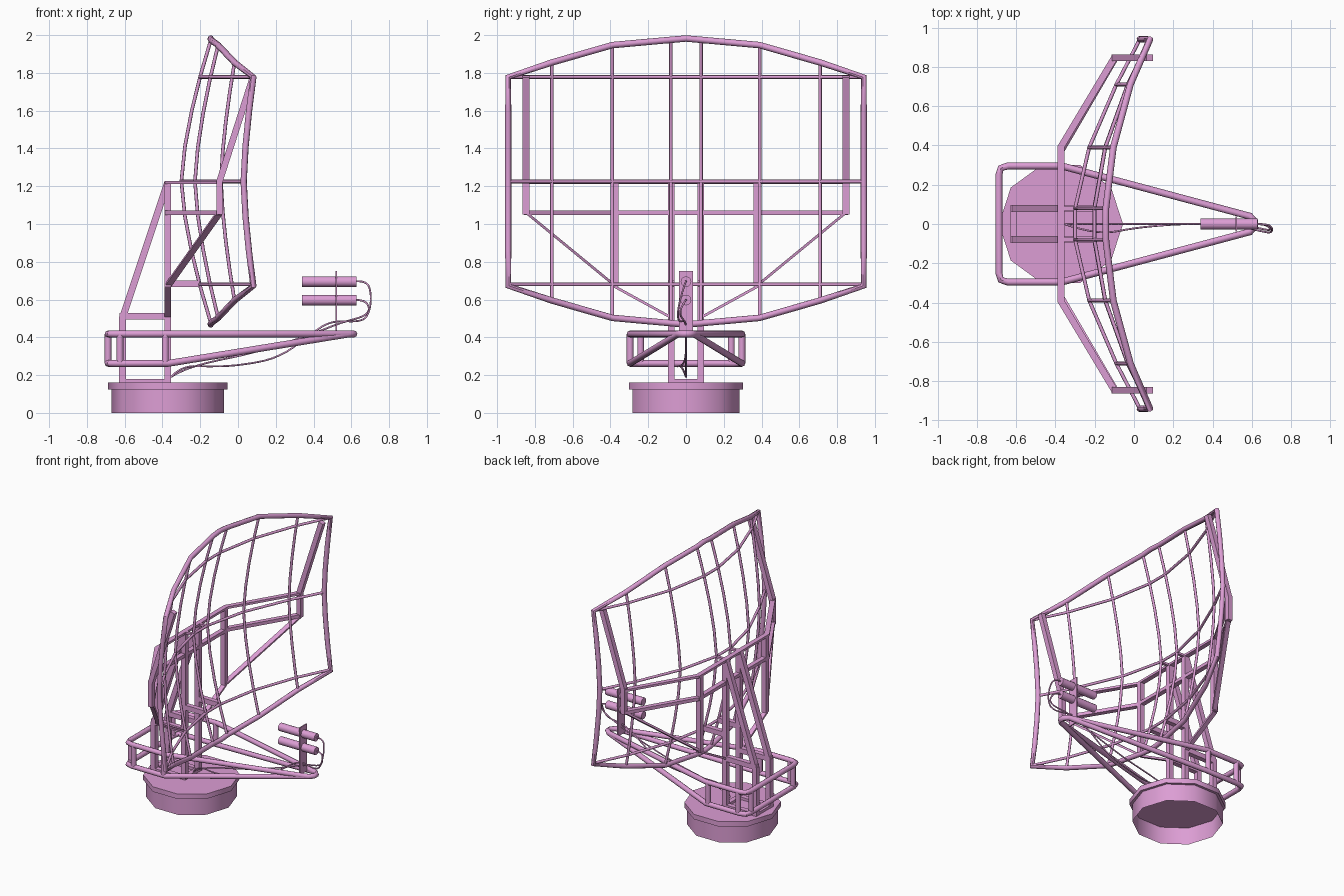
import bpy, bmesh, math
from mathutils import Vector as V

if "Cube" in bpy.data.objects:
    bpy.data.objects.remove(bpy.data.objects["Cube"])

paint = bpy.data.materials.new("pink_paint")
paint.diffuse_color = (0.72, 0.34, 0.66, 1)
paint.use_nodes = True
paint.node_tree.nodes["Principled BSDF"].inputs["Base Color"].default_value = paint.diffuse_color


def finish(ob):
    ob.data.materials.clear()
    ob.data.materials.append(paint)
    bpy.ops.object.select_all(action='DESELECT')
    ob.select_set(True)
    bpy.context.view_layer.objects.active = ob
    bpy.ops.object.shade_smooth_by_angle(angle=math.radians(46))


def tubes(name, paths, r, closed=False, order=0):
    """Round tubes along paths, converted to one mesh."""
    cu = bpy.data.curves.new(name, 'CURVE')
    cu.dimensions = '3D'
    cu.bevel_depth, cu.bevel_resolution, cu.use_fill_caps = r, 2, True
    for pts in paths:
        s = cu.splines.new('NURBS' if order else 'POLY')
        s.points.add(len(pts) - 1)
        for p, c in zip(s.points, pts):
            p.co = (*c, 1)
        s.use_cyclic_u = closed
        if order:
            s.order_u, s.use_endpoint_u, s.resolution_u = order, True, 5
    ob = bpy.data.objects.new(name, cu)
    bpy.context.collection.objects.link(ob)
    bpy.ops.object.select_all(action='DESELECT')
    ob.select_set(True)
    bpy.context.view_layer.objects.active = ob
    bpy.ops.object.convert(target='MESH')
    ob = bpy.context.view_layer.objects.active
    bm = bmesh.new()
    bm.from_mesh(ob.data)
    bmesh.ops.remove_doubles(bm, verts=bm.verts, dist=1e-5)
    bmesh.ops.recalc_face_normals(bm, faces=bm.faces)
    bm.to_mesh(ob.data)
    finish(ob)


def beams(name, items, a, b, ref, mirror=True):
    """Square bars p-q; a is the size along ref, b across it."""
    bm = bmesh.new()
    for p, q in items:
        for sy in ((1, -1) if mirror else (1,)):
            P, Q = V((p[0], p[1] * sy, p[2])), V((q[0], q[1] * sy, q[2]))
            d = (Q - P).normalized()
            u = V(ref)
            u = (u - d * u.dot(d)).normalized()
            w = d.cross(u)
            ring = [[bm.verts.new(c + u * i * a / 2 + w * j * b / 2)
                     for i, j in ((-1, -1), (1, -1), (1, 1), (-1, 1))] for c in (P, Q)]
            bm.faces.new(ring[0])
            bm.faces.new(ring[1])
            for i in range(4):
                k = (i + 1) % 4
                bm.faces.new((ring[0][i], ring[0][k], ring[1][k], ring[1][i]))
    bmesh.ops.recalc_face_normals(bm, faces=bm.faces)
    me = bpy.data.meshes.new(name)
    bm.to_mesh(me)
    ob = bpy.data.objects.new(name, me)
    bpy.context.collection.objects.link(ob)
    finish(ob)


def cyl(name, r, depth, loc, rot=(0, 0, 0), sides=12, fill='NGON'):
    bpy.ops.mesh.primitive_cylinder_add(vertices=sides, radius=r, depth=depth,
                                        location=loc, rotation=rot, end_fill_type=fill)
    bpy.context.object.name = name
    finish(bpy.context.object)


def both(pts):
    return [pts, [(x, -y, z) for x, y, z in pts]]


# Turntable base, open underneath
TURN = (0, 0, math.pi / 2)
cyl("base_drum", 0.297, 0.13, (-0.372, 0, 0.065), TURN, sides=10, fill='NOTHING')
cyl("base_plate", 0.316, 0.036, (-0.372, 0, 0.142), TURN, sides=10)

# Reflector: (y, mid depth, bend, half height) at each rib
MID = 1.225
TAB = [(0, -0.303, 0.241, 0.757), (0.08, -0.30, 0.241, 0.75), (0.39, -0.228, 0.20, 0.722),
       (0.71, -0.09, 0.143, 0.63), (0.941, 0.03, 0.125, 0.553)]


def on_dish(row, dz):
    return (row[1] + row[2] * abs(dz) ** 1.5, row[0], MID + dz)


right = [on_dish(r, r[3]) for r in TAB]
n = 6
edge = [on_dish(TAB[4], TAB[4][3] * (1 - 2 * i / n)) for i in range(1, n)]
low = [on_dish(r, -r[3]) for r in reversed(TAB)]
half = right + edge + low
tubes("reflector_rim", [half + [(x, -y, z) for x, y, z in half[-2:0:-1]]], 0.017, closed=True)
ribs = []
for r in TAB[1:4]:
    ribs += both([on_dish(r, r[3] * (1 - i / 4)) for i in range(9)])
tubes("reflector_vertical_ribs", ribs, 0.0095)
rows = []
for dz in (-0.545, 0, 0.553):
    h = [on_dish(r, dz) for r in TAB[1:]]
    rows.append([(x, -y, z) for x, y, z in reversed(h)] + h)
tubes("reflector_cross_ribs", rows, 0.0095)

# Mast: two side frames on the base
F, R, Y = -0.372, -0.612, 0.079
beams("mast_frames", [
    ((F, Y, 0.16), (F, Y, 1.228)),
    ((R, Y, 0.16), (R, Y, 0.51)),
    ((R, Y, 0.5), (F, Y, 1.22)),
    ((R - 0.016, Y, 0.512), (F + 0.016, Y, 0.512)),
    ((F, Y, 0.684), (-0.205, Y, 0.684)),
], 0.035, 0.036, (0, 1, 0))
beams("mast_feet_rails", [((R, Y, 0.169), (F, Y, 0.169))], 0.035, 0.02, (0, 1, 0))
beams("mast_cross_rails", [((x, -Y, 0.169), (x, Y, 0.169)) for x in (R, F)],
      0.033, 0.02, (1, 0, 0), mirror=False)
beams("mast_top_ties", [((F, Y, 1.22), (-0.305, Y, 1.22))], 0.02, 0.016, (0, 1, 0))

# Wing arms carrying the reflector from behind
for name, z, h in (("lower_wing_arm", 1.06, 0.024), ("upper_wing_arm", 1.22, 0.016)):
    beams(name, [((F, 0, z), (F, 0.4, z)), ((F, 0.393, z), (-0.098, 0.85, z))],
          h, 0.034, (0, 0, 1))
beams("wing_posts", [
    ((F, 0.374, 0.67), (F, 0.374, 1.226)),
    ((-0.098, 0.847, 1.05), (-0.098, 0.847, 1.235)),
    ((-0.098, 0.847, 1.225), (0.08, 0.847, 1.78)),
], 0.035, 0.034, (0, 1, 0))
beams("wing_struts", [
    ((F, 0.07, 0.5), (F, 0.38, 0.67)),
    ((F, 0.374, 0.672), (-0.1, 0.84, 1.055)),
], 0.033, 0.014, (1, 0, 0))

# Feed boom: two tube loops, the lower rising to the tip
for name, z in (("upper_boom_loop", 0.418), ("lower_boom_loop", 0.262)):
    side = [(-0.688, 0.25, z), (-0.678, 0.285, z), (-0.64, 0.296, z), (-0.37, 0.296, z),
            (0.59, 0.04, 0.418), (0.615, 0.015, 0.418)]
    tubes(name, [side + [(x, -y, c) for x, y, c in reversed(side)]], 0.018, closed=True)
tubes("boom_posts", [[(x, s * y, 0.262), (x, s * y, 0.418)] for s in (1, -1)
      for x, y in ((-0.688, 0.24), (-0.625, 0.296), (-0.385, 0.296))], 0.018)

# Feed horns on their bracket
beams("feed_bracket", [((0.52, 0, 0.41), (0.52, 0, 0.752))], 0.008, 0.076, (1, 0, 0), mirror=False)
for name, z in (("upper_feed_horn", 0.695), ("lower_feed_horn", 0.597)):
    cyl(name, 0.028, 0.29, (0.483, 0, z), (0, math.pi / 2, 0))

# Cables from the horns back to the mast
tubes("feed_cables", [
    [(0.62, 0, 0.697), (0.68, 0, 0.70), (0.705, -0.02, 0.64), (0.70, -0.045, 0.54),
     (0.66, -0.04, 0.48), (0.5, 0, 0.49), (0.4, 0, 0.43), (0.22, 0, 0.29), (0, -0.02, 0.25),
     (-0.15, -0.05, 0.245), (-0.3, -0.02, 0.25), (-0.355, 0, 0.19)],
    [(0.62, 0, 0.597), (0.67, 0, 0.60), (0.70, -0.03, 0.55), (0.67, -0.03, 0.51),
     (0.55, 0, 0.48), (0.4, 0, 0.42), (0.25, 0, 0.37), (0.05, 0, 0.31), (-0.15, 0, 0.27),
     (-0.3, 0, 0.225), (-0.355, 0, 0.19)],
], 0.005, order=3)
